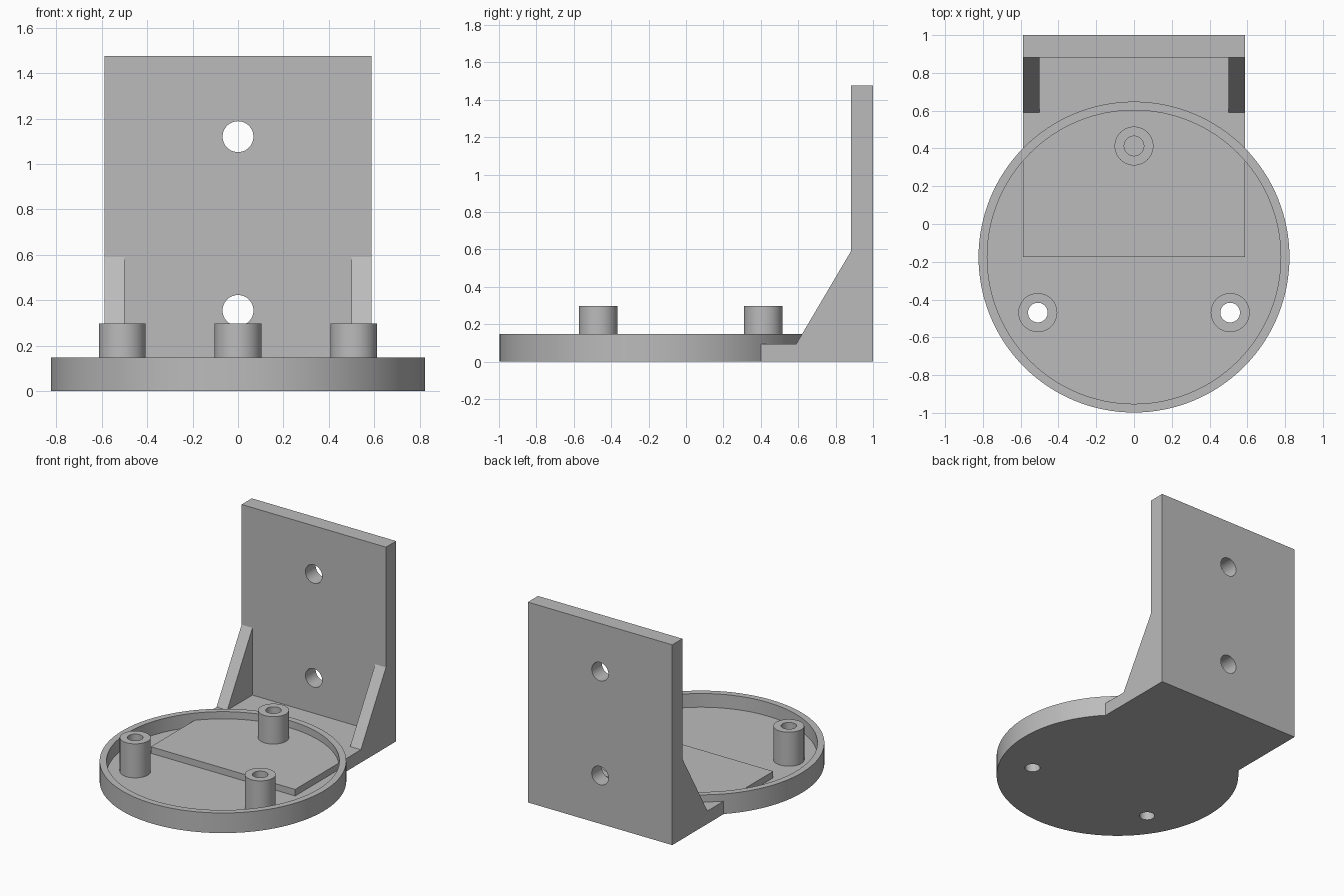
import bpy, bmesh, math

if "Cube" in bpy.data.objects:
    bpy.data.objects.remove(bpy.data.objects["Cube"])

grey = bpy.data.materials.new("plain grey")
grey.diffuse_color = (0.5, 0.5, 0.5, 1)
grey.use_nodes = True
grey.node_tree.nodes["Principled BSDF"].inputs["Base Color"].default_value = grey.diffuse_color

CY = -0.175            # tray centre in y
HALF_W = 0.588         # bracket half width
PLATE_T = 0.095        # bracket foot thickness


def finish(name, bm):
    bmesh.ops.recalc_face_normals(bm, faces=bm.faces)
    mesh = bpy.data.meshes.new(name)
    bm.to_mesh(mesh)
    bm.free()
    mesh.materials.append(grey)
    ob = bpy.data.objects.new(name, mesh)
    bpy.context.collection.objects.link(ob)
    return ob


def cylinder(name, x, y, z0, z1, r, n=64):
    bm = bmesh.new()
    bmesh.ops.create_cone(bm, cap_ends=True, segments=n, radius1=r, radius2=r, depth=z1 - z0)
    bmesh.ops.translate(bm, verts=bm.verts, vec=(x, y, (z0 + z1) / 2))
    return finish(name, bm)


def side_prism(name, outline, half):
    """Extrude a (y, z) outline across x from -half to half."""
    bm = bmesh.new()
    face = bm.faces.new([bm.verts.new((-half, y, z)) for y, z in outline])
    ext = bmesh.ops.extrude_face_region(bm, geom=[face])
    moved = [v for v in ext["geom"] if isinstance(v, bmesh.types.BMVert)]
    bmesh.ops.translate(bm, verts=moved, vec=(2 * half, 0, 0))
    return finish(name, bm)


def combine(target, other, operation):
    mod = target.modifiers.new("combine", "BOOLEAN")
    mod.operation = operation
    mod.solver = "EXACT"
    mod.object = other
    bpy.context.view_layer.objects.active = target
    bpy.ops.object.modifier_apply(modifier=mod.name)
    bpy.data.objects.remove(other, do_unlink=True)


# round tray with raised rim
mount = cylinder("wall_mount_tray", 0, CY, 0, 0.148, 0.823, 128)
combine(mount, cylinder("tray_cavity", 0, CY, 0.047, 0.3, 0.777, 128), "DIFFERENCE")

# three hollow screw posts
for angle in (90, 210, 330):
    x = 0.588 * math.cos(math.radians(angle))
    y = CY + 0.588 * math.sin(math.radians(angle))
    combine(mount, cylinder("post", x, y, 0.02, 0.297, 0.103), "UNION")
    combine(mount, cylinder("post_hole", x, y, -0.1, 0.4, 0.052, 48), "DIFFERENCE")

# upright bracket with foot; the middle is cleared to leave a gusset on each side
bracket = side_prism("bracket", [(CY, 0), (1, 0), (1, 1.475), (0.882, 1.475),
                                 (0.882, 0.59), (0.59, PLATE_T), (CY, PLATE_T)], HALF_W)
combine(bracket, side_prism("gusset_gap", [(0.55, PLATE_T), (0.882, PLATE_T),
                                           (0.882, 0.7), (0.55, 0.7)], 0.5), "DIFFERENCE")

# two wall screw holes
for z in (0.355, 1.12):
    drill = cylinder("wall_hole", 0, 0, -0.2, 0.2, 0.068, 48)
    drill.rotation_euler.x = math.pi / 2
    drill.location = (0, 0.94, z)
    bpy.context.view_layer.update()
    combine(bracket, drill, "DIFFERENCE")

# the bracket foot also closes the bottom of the rear post hole
combine(mount, bracket, "UNION")
mount.name = "wall_mount"

bpy.ops.object.select_all(action="DESELECT")
mount.select_set(True)
bpy.context.view_layer.objects.active = mount
bpy.ops.object.shade_smooth_by_angle(angle=math.radians(30))
